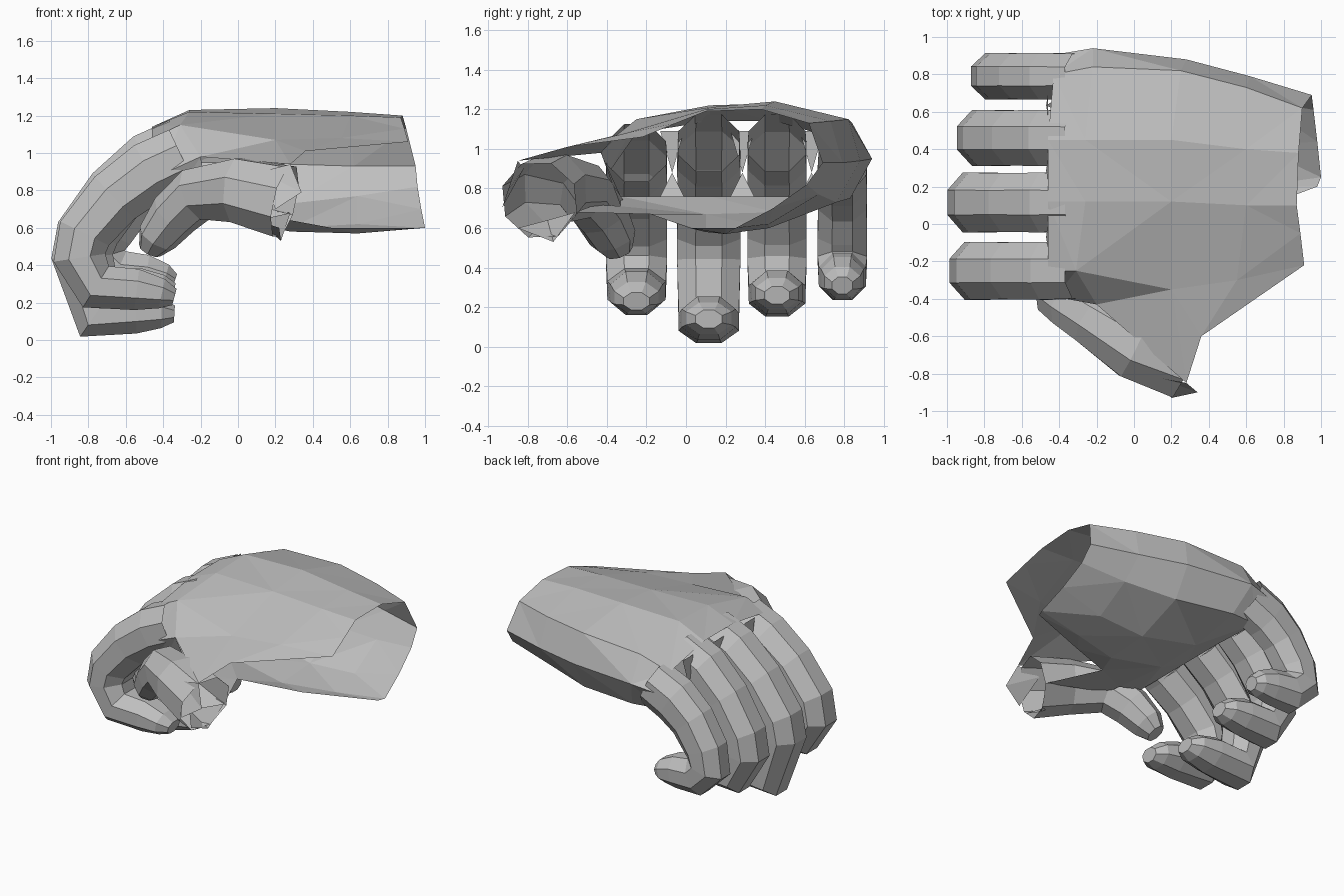
import bpy, bmesh, math
from mathutils import Vector

cube = bpy.data.objects.get("Cube")
if cube:
    bpy.data.objects.remove(cube, do_unlink=True)

GREY = (0.52, 0.52, 0.52, 1)
skin = bpy.data.materials.new("light grey skin")
skin.use_nodes = True
skin.diffuse_color = GREY
skin.node_tree.nodes["Principled BSDF"].inputs["Base Color"].default_value = GREY


def finish(name, bm):
    bmesh.ops.recalc_face_normals(bm, faces=bm.faces)
    mesh = bpy.data.meshes.new(name)
    bm.to_mesh(mesh)
    bm.free()
    mesh.materials.append(skin)
    obj = bpy.data.objects.new(name, mesh)
    bpy.context.collection.objects.link(obj)


def patches(name, polygons):
    """Loose flat patches of skin."""
    bm = bmesh.new()
    for polygon in polygons:
        bm.faces.new([bm.verts.new(p) for p in polygon])
    bmesh.ops.triangulate(bm, faces=bm.faces)
    finish(name, bm)


def tube(name, stations, side, sides=8):
    """Sweep a flattened polygon through (x, y, z, half width, half depth); open at the start."""
    bm = bmesh.new()
    points = [Vector(s[:3]) for s in stations]
    grow = 1 / math.cos(math.pi / sides)
    rings = []
    for i, (p, s) in enumerate(zip(points, stations)):
        before = (p - points[i - 1]).normalized() if i else Vector()
        after = (points[i + 1] - p).normalized() if i + 1 < len(points) else Vector()
        along = (before + after).normalized()
        across = Vector(side)
        across = (across - along * across.dot(along)).normalized()
        up = along.cross(across)
        ring = []
        for k in range(sides):
            a = 2 * math.pi * (k + 0.5) / sides
            ring.append(bm.verts.new(p + across * math.cos(a) * s[3] * grow
                                     + up * math.sin(a) * s[4] * grow))
        rings.append(ring)
    for a, b in zip(rings, rings[1:]):
        for k in range(sides):
            n = (k + 1) % sides
            bm.faces.new((a[k], a[n], b[n], b[k]))
    bm.faces.new(rings[-1])
    finish(name, bm)


# Back of the hand: strips from the thumb web over to the little finger side
back = [
    [(-.42, -.39, .88), (-.46, -.25, 1.08), (-.46, .12, 1.14), (-.46, .45, 1.14), (-.43, .8, 1.04), (-.4, .91, .92)],
    [(-.2, -.43, .98), (-.31, -.25, 1.15), (-.26, .12, 1.22), (-.26, .45, 1.23), (-.22, .84, 1.13), (-.22, .94, .95)],
    [(.28, -.85, .94), (.2, -.35, 1.07), (.2, .12, 1.21), (.2, .45, 1.24), (.25, .82, 1.15), (.28, .88, .94)],
    [(.36, -.6, 1.01), (.55, -.3, 1.08), (.6, .1, 1.2), (.6, .4, 1.22), (.6, .73, 1.14), (.62, .79, .93)],
    [(.91, -.22, 1.06), (.89, -.05, 1.13), (.87, .1, 1.19), (.88, .38, 1.2), (.9, .62, 1.13), (.95, .69, .93)]]
# Palm: the same strips carried on underneath, ending at the open heel
palm = [
    [(-.36, .81, .76), (-.34, .45, .76), (-.34, .12, .76), (-.34, -.33, .76)],
    [(-.15, .83, .75), (-.15, .45, .68), (-.15, .1, .67), (-.15, -.33, .71)],
    [(.28, .76, .73), (.28, .42, .6), (.28, .1, .58), (.12, -.18, .67)],
    [(.64, .67, .77), (.64, .42, .62), (.64, .2, .57), (.5, .02, .6)],
    [(.96, .61, .82), (.98, .44, .7), (1, .25, .6), (.98, .2, .6)]]

bm = bmesh.new()
grid = [[bm.verts.new(p) for p in top + under] for top, under in zip(back, palm)]
for a, b in zip(grid, grid[1:]):
    for k in range(len(a) - 1):
        bm.faces.new((a[k], a[k + 1], b[k + 1], b[k]))
# wall on the index side
bm.faces.new((grid[0][0], grid[1][0], grid[1][-1], grid[0][-1]))
bmesh.ops.triangulate(bm, faces=bm.faces)
finish("hand_body", bm)

# Hourglass webs between neighbouring fingers
webs = []
for y in (-.07, .285, .635):
    middle = (-.47, y, .88)
    for x, z in ((-.46, 1.09), (-.36, .76)):
        webs.append([(x, y - .06, z), (x, y + .06, z), middle])
patches("finger_webs", webs)

# Curled fingers: name, centre y, half width, furthest x, lowest z, knuckle z, tip rise
TIP = -.34
fingers = [("index", -.25, .155, -.99, .17, .98, .06),
           ("middle", .115, .16, -1, .01, 1.03, .13),
           ("ring", .46, .15, -.95, .15, 1.03, .11),
           ("little", .79, .125, -.88, .24, .93, .07)]
for name, y, w, xm, low, zk, rise in fingers:
    bend = xm + .23
    reach = TIP - bend
    path = [(-.3, zk, .96, .16), (-.47, zk - .08, 1, .165),
            ((xm - .33) / 2, (zk + .54) / 2, .98, .155), (xm + .17, .57, 1, .145),
            (xm + .142, .44, 1, .14), (bend, low + .115, .95, .13),
            (bend + reach * .52, low + .07 + rise / 2, .85, .11),
            (bend + reach * .84, low + .03 + rise * .8, .72, .08), (TIP, low + rise, .42, .045)]
    tube(name + "_finger",
         [(x, y, z, w * s, t) for x, z, s, t in path], (0, 1, 0))

# Thumb tucked below the index side, open at its base
tube("thumb", [(.25, -.74, .74, .19, .19), (0, -.66, .8, .17, .17),
               (-.22, -.51, .78, .14, .14), (-.34, -.43, .67, .13, .125),
               (-.43, -.37, .55, .115, .1), (-.47, -.34, .48, .07, .06)],
     (.4, .9, 0))
# Pointed flaps at the thumb base and the web joining it to the palm
patches("thumb_base_flaps", [
    [(.28, -.85, .94), (.34, -.9, .79), (.2, -.93, .7), (.12, -.82, .9)],
    [(.22, -.85, .6), (.23, -.67, .53), (.28, -.56, .68), (.1, -.7, .64)],
    [(.28, -.56, .68), (.12, -.18, .67), (-.15, -.33, .71), (-.15, -.45, .72)]])
